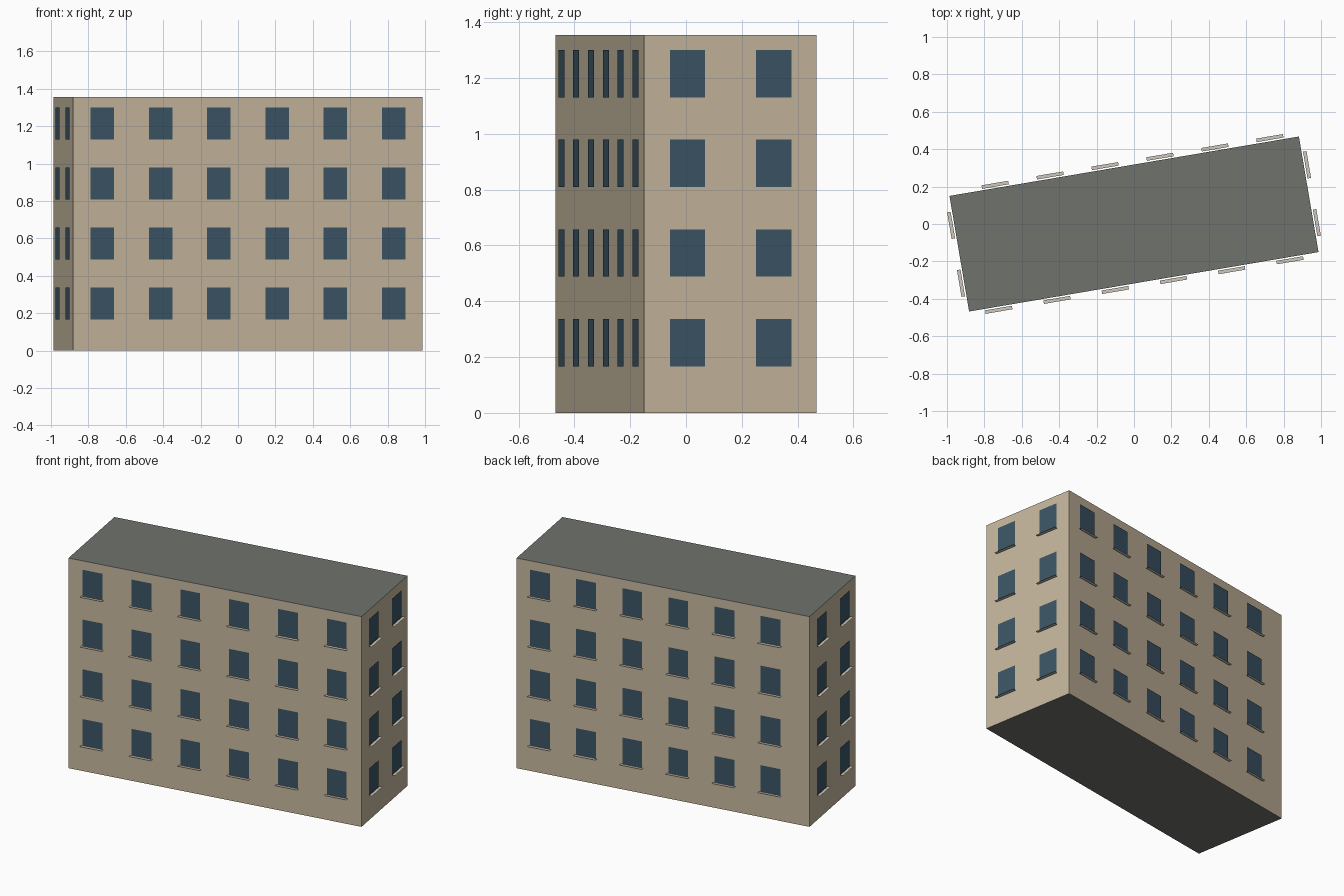
import bpy, bmesh
from math import radians, pi
from mathutils import Matrix, Vector

if "Cube" in bpy.data.objects:
    bpy.data.objects.remove(bpy.data.objects["Cube"])

L, W, H = 1.895, 0.627, 1.355          # building length, depth, height
TURN = Matrix.Rotation(radians(9.65), 4, 'Z')
FLOORS, FLOOR_STEP, SILL_Z = 4, 0.321, 0.167
WIN_W, WIN_H, SILL_W = 0.128, 0.17, 0.145


def material(name, color):
    m = bpy.data.materials.new(name)
    m.diffuse_color = (*color, 1)
    m.use_nodes = True
    m.node_tree.nodes["Principled BSDF"].inputs["Base Color"].default_value = m.diffuse_color
    return m


def add_object(name, bm, *mats):
    me = bpy.data.meshes.new(name)
    bm.to_mesh(me)
    bm.free()
    ob = bpy.data.objects.new(name, me)
    for m in mats:
        me.materials.append(m)
    ob.matrix_world = TURN
    bpy.context.collection.objects.link(ob)


def quad(bm, frame, pts):
    bm.faces.new([bm.verts.new(frame @ Vector(p)) for p in pts])


wall = material("wall", (0.56, 0.47, 0.34))
roof = material("roof", (0.16, 0.17, 0.155))
glass = material("glass", (0.045, 0.09, 0.13))
stone = material("stone", (0.62, 0.58, 0.50))

# Building block with a grey roof and underside
bm = bmesh.new()
bmesh.ops.create_cube(bm, size=1, matrix=Matrix.Translation((0, 0, H / 2)) @ Matrix.Diagonal((L, W, H, 1)))
bm.normal_update()
for f in bm.faces:
    f.material_index = int(abs(f.normal.z) > 0.5)
add_object("building_block", bm, wall, roof)

# Each side: turn, distance of wall, window count, spacing, shift along the wall
sides = {
    "front": (0, W / 2, 6, L / 6, 0),
    "right": (pi / 2, L / 2, 2, W / 2, 0),
    "back": (pi, W / 2, 6, 0.298, -0.048),
    "left": (-pi / 2, L / 2, 2, W / 2, 0),
}
for side, (angle, dist, count, step, shift) in sides.items():
    frame = Matrix.Rotation(angle, 4, 'Z') @ Matrix.Translation((shift, -dist, 0))
    panes, sills = bmesh.new(), bmesh.new()
    for floor in range(FLOORS):
        z = SILL_Z + floor * FLOOR_STEP
        for i in range(count):
            x = (i - (count - 1) / 2) * step
            a, b = x - WIN_W / 2, x + WIN_W / 2
            quad(panes, frame, [(a, -0.005, z), (b, -0.005, z), (b, -0.005, z + WIN_H), (a, -0.005, z + WIN_H)])
            # Flat ledge just outside the wall
            a, b = x - SILL_W / 2, x + SILL_W / 2
            quad(sills, frame, [(a, -0.027, z), (b, -0.027, z), (b, -0.008, z), (a, -0.008, z)])
    add_object(side + "_windows", panes, glass)
    add_object(side + "_sills", sills, stone)
